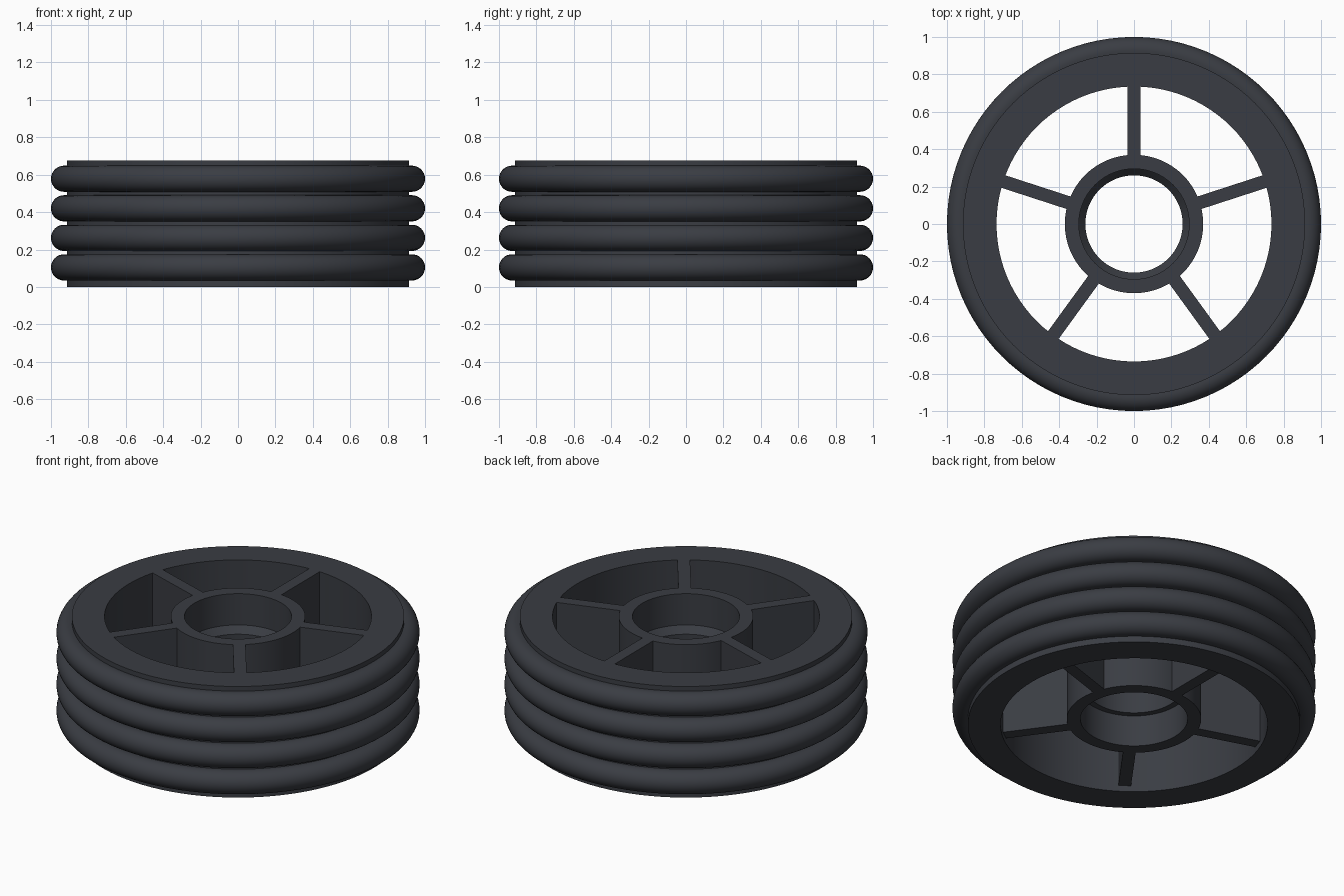
import bpy, bmesh
from math import cos, sin, pi, acos, radians
from mathutils import Matrix

if "Cube" in bpy.data.objects:
    bpy.data.objects.remove(bpy.data.objects["Cube"])

HEIGHT = 0.675
mat = bpy.data.materials.new("dark_rubber")
mat.diffuse_color = (0.042, 0.046, 0.056, 1)
mat.use_nodes = True
mat.node_tree.nodes["Principled BSDF"].inputs["Base Color"].default_value = mat.diffuse_color


def finish(bm, name, smooth=True):
    bmesh.ops.recalc_face_normals(bm, faces=bm.faces)
    me = bpy.data.meshes.new(name)
    bm.to_mesh(me)
    bm.free()
    ob = bpy.data.objects.new(name, me)
    bpy.context.collection.objects.link(ob)
    me.materials.append(mat)
    if smooth:
        bpy.ops.object.select_all(action='DESELECT')
        ob.select_set(True)
        bpy.context.view_layer.objects.active = ob
        bpy.ops.object.shade_smooth_by_angle(angle=radians(30))
    return ob


def lathe(name, profile, seg=96):
    """Revolve a closed (radius, z) profile around z."""
    bm = bmesh.new()
    rings = []
    for i in range(seg):
        a = 2 * pi * i / seg
        rings.append([bm.verts.new((r * cos(a), r * sin(a), z)) for r, z in profile])
    n = len(profile)
    for i in range(seg):
        p, q = rings[i], rings[(i + 1) % seg]
        for j in range(n):
            k = (j + 1) % n
            bm.faces.new((p[j], q[j], q[k], p[k]))
    return finish(bm, name)


# Rim with four round tread beads
R_BODY, R_BEAD, BEAD = 0.915, 0.93, 0.07
end = acos((R_BODY - R_BEAD) / BEAD)
STEPS = 18
rim = [(0.735, 0), (R_BODY, 0)]
for b in range(4):
    zc = 0.1045 + 0.158 * b
    for s in range(STEPS + 1):
        a = -end + 2 * end * s / STEPS
        rim.append((R_BEAD + BEAD * cos(a), zc + BEAD * sin(a)))
rim += [(R_BODY, HEIGHT), (0.735, HEIGHT)]
lathe("treaded_rim", rim)

# Hub with a bearing pocket at each end and a narrower bore between
BASE = 0.037
lathe("hub", [
    (0.37, BASE), (0.37, HEIGHT), (0.295, HEIGHT), (0.295, HEIGHT - 0.19),
    (0.26, HEIGHT - 0.23), (0.26, BASE + 0.19), (0.295, BASE + 0.19), (0.295, BASE),
])

# Five spokes, level with the top and slightly recessed underneath
for i in range(5):
    bm = bmesh.new()
    bmesh.ops.create_cube(bm, size=1)
    bm.transform(Matrix.Rotation(radians(90 + 72 * i), 4, 'Z')
                 @ Matrix.Translation((0.552, 0, (BASE + HEIGHT) / 2))
                 @ Matrix.Diagonal((0.38, 0.07, HEIGHT - BASE, 1)))
    finish(bm, f"spoke_{i + 1}", smooth=False)
